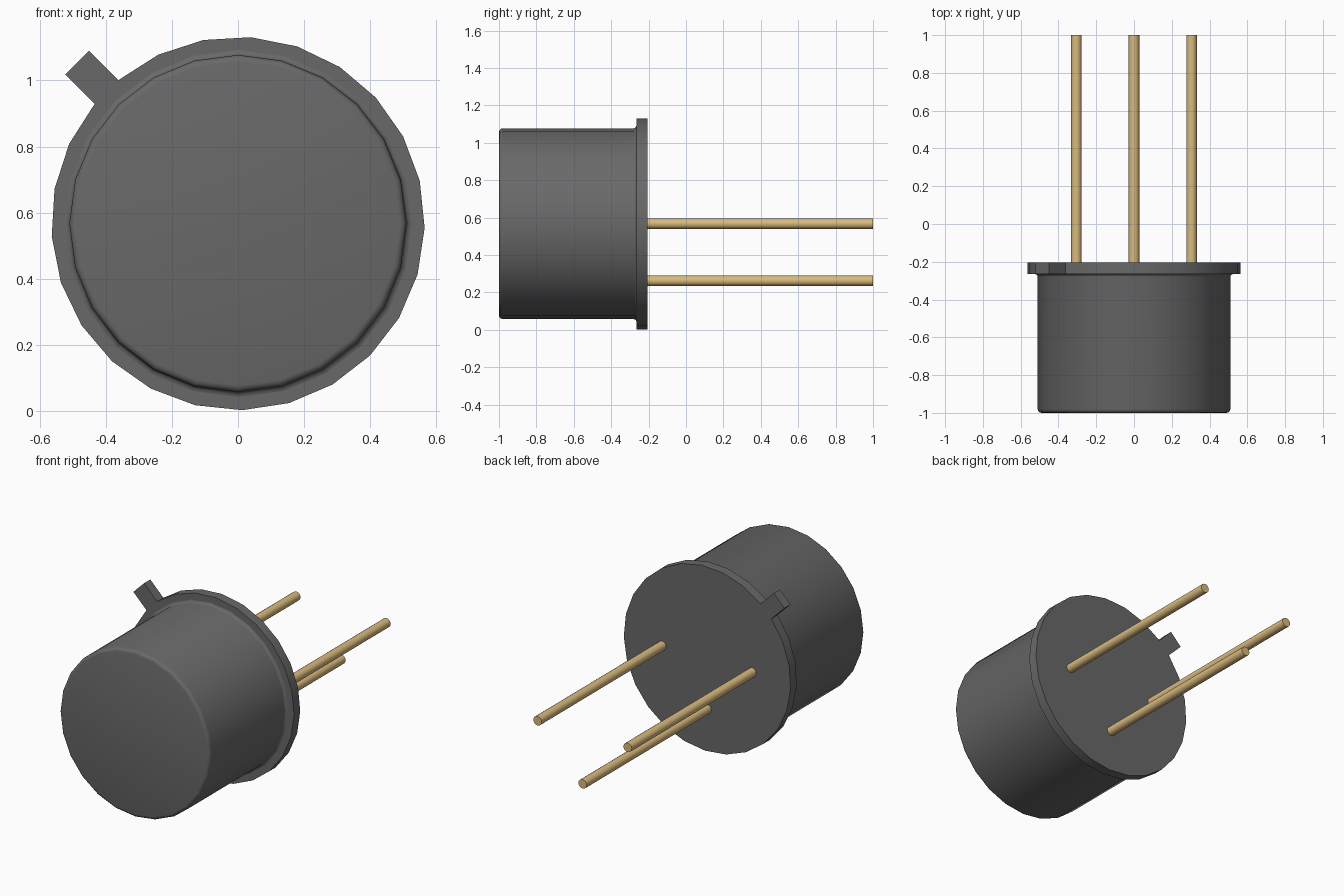
import bpy, bmesh
from math import sin, cos, pi, radians
from mathutils import Matrix, Vector

cube = bpy.data.objects.get("Cube")
if cube:
    bpy.data.objects.remove(cube)

CZ = 0.567          # height of the can axis
BACK = -0.205       # rear plane of the flange
FLANGE_FRONT = -0.265


def material(name, rgb):
    m = bpy.data.materials.new(name)
    m.use_nodes = True
    m.diffuse_color = (*rgb, 1)
    m.node_tree.nodes["Principled BSDF"].inputs["Base Color"].default_value = (*rgb, 1)
    return m


grey = material("dark grey metal", (0.14, 0.14, 0.14))
gold = material("pale gold", (0.69, 0.49, 0.21))


def finish(name, bm, mat, angle=35):
    bmesh.ops.recalc_face_normals(bm, faces=bm.faces)
    mesh = bpy.data.meshes.new(name)
    bm.to_mesh(mesh)
    bm.free()
    mesh.materials.append(mat)
    ob = bpy.data.objects.new(name, mesh)
    bpy.context.collection.objects.link(ob)
    bpy.ops.object.select_all(action='DESELECT')
    ob.select_set(True)
    bpy.context.view_layer.objects.active = ob
    bpy.ops.object.shade_smooth_by_angle(angle=radians(angle))
    return ob


def lathe(name, profile, x, z, sides, mat):
    """Rings of (radius, y) around an axis along y, closed at both ends."""
    bm = bmesh.new()
    rings = [[bm.verts.new((x + r * sin(2 * pi * i / sides), y,
                            z + r * cos(2 * pi * i / sides)))
              for i in range(sides)] for r, y in profile]
    for a, b in zip(rings, rings[1:]):
        for i in range(sides):
            j = (i + 1) % sides
            bm.faces.new((a[i], a[j], b[j], b[i]))
    bm.faces.new(rings[0])
    bm.faces.new(rings[-1])
    return finish(name, bm, mat)


# Can with a rounded front rim and a small fillet against the flange
rim = [(0.49 + 0.02 * sin(t), -0.98 - 0.02 * cos(t)) for t in (0, pi / 6, pi / 3, pi / 2)]
fillet = [(0.525 - 0.015 * cos(t), FLANGE_FRONT - 0.015 + 0.015 * sin(t))
          for t in (0, pi / 6, pi / 3, pi / 2)]
lathe("can", rim + fillet + [(0.525, FLANGE_FRONT + 0.01)], 0, CZ, 24, grey)

# Flange disc with the index tab at its upper right-hand side
R, STEPS, HALF = 0.565, 24, radians(5.2)
outline = []
start, span = radians(135) - HALF, 2 * pi - 2 * HALF
for i in range(STEPS + 1):
    a = start - span * i / STEPS
    outline.append(Vector((R * cos(a), 0, R * sin(a))))
out = Vector((-1, 0, 1)).normalized()
side = Vector((-1, 0, -1)).normalized()
for s in (1, -1):
    outline.append(out * 0.688 + side * s * R * sin(HALF))
bm = bmesh.new()
face = bm.faces.new([bm.verts.new(p + Vector((0, FLANGE_FRONT, CZ))) for p in outline])
extruded = bmesh.ops.extrude_face_region(bm, geom=[face])["geom"]
bmesh.ops.translate(bm, vec=(0, BACK - FLANGE_FRONT, 0),
                    verts=[v for v in extruded if isinstance(v, bmesh.types.BMVert)])
finish("flange_with_tab", bm, grey)

# Three lead wires
for name, x, z in (("right_lead", -0.305, CZ), ("left_lead", 0.305, CZ),
                   ("lower_lead", 0, CZ - 0.305)):
    lathe(name, [(0.028, BACK - 0.01), (0.028, 1.0)], x, z, 16, gold)
